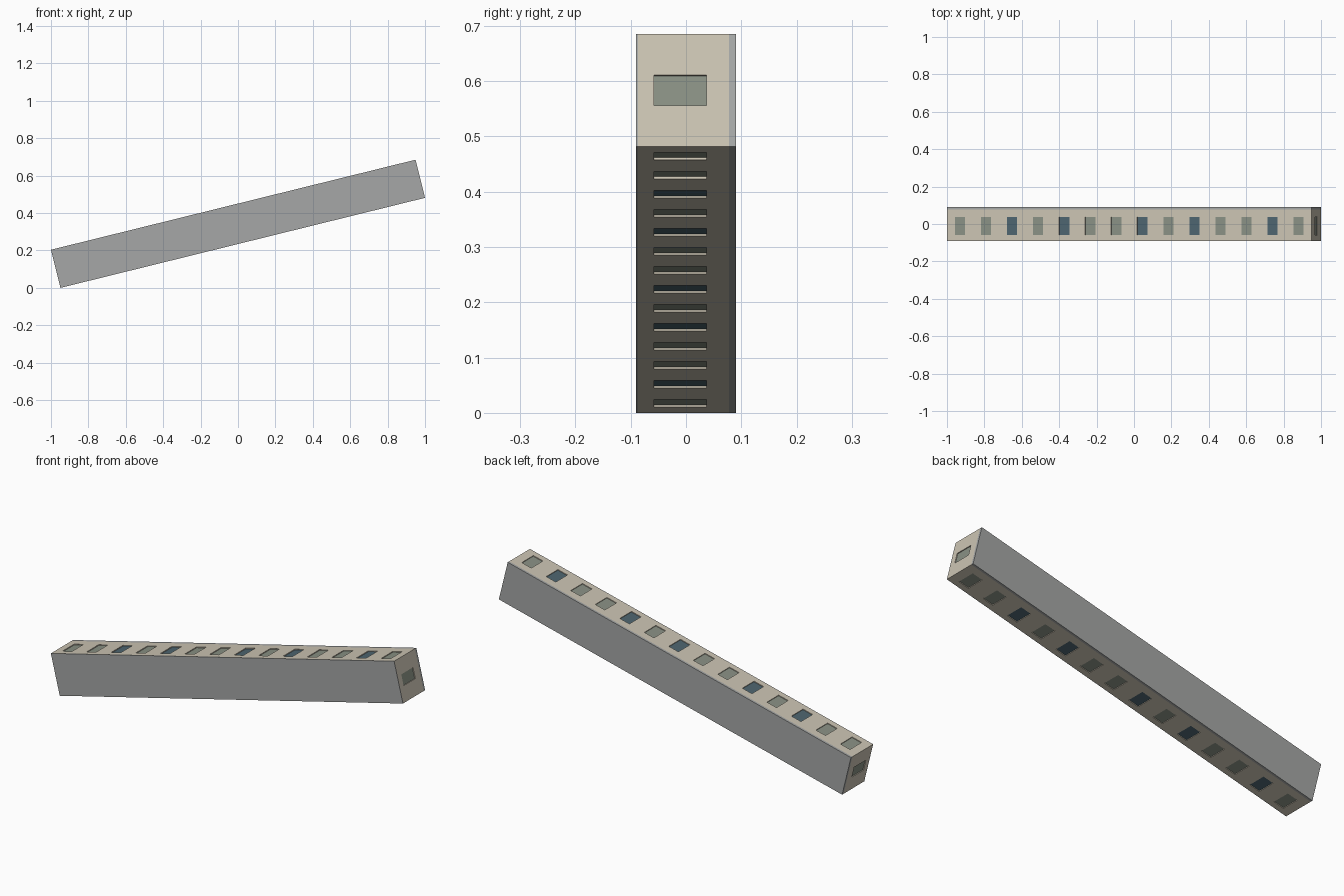
import bpy, bmesh, math
from mathutils import Matrix, Vector

if "Cube" in bpy.data.objects:
    bpy.data.objects.remove(bpy.data.objects["Cube"])

TILT = math.radians(13.87)
L, H = 2.008, 0.21            # bar length and thickness
Y0, YF, YB, Y1 = -0.09, -0.087, 0.078, 0.09
N = 14                        # windows along the bar
WIN, WY0, WY1 = 0.056, -0.058, 0.037
RECESS, POCKET = 0.004, 0.012
TOTAL_Z = L * math.sin(TILT) + H * math.cos(TILT)
FRAME = Matrix.Translation((0, 0, TOTAL_Z / 2)) @ Matrix.Rotation(-TILT, 4, 'Y')


def material(name, rgb):
    m = bpy.data.materials.new(name)
    m.diffuse_color = (*rgb, 1)
    m.use_nodes = True
    m.node_tree.nodes["Principled BSDF"].inputs["Base Color"].default_value = m.diffuse_color
    return m


def boxes(name, bounds, mat=None):
    """One object made of boxes given as (low corner, high corner)."""
    bm = bmesh.new()
    for lo, hi in bounds:
        lo, hi = Vector(lo), Vector(hi)
        bmesh.ops.create_cube(bm, size=1, matrix=Matrix.Translation((lo + hi) / 2)
                              @ Matrix.Diagonal((*(hi - lo), 1)))
    me = bpy.data.meshes.new(name)
    bm.to_mesh(me)
    bm.free()
    ob = bpy.data.objects.new(name, me)
    bpy.context.collection.objects.link(ob)
    ob.matrix_world = FRAME
    if mat:
        me.materials.append(mat)
    return ob


def window(side, pos, near, far, grow=0.0):
    """Box between two depths below a face: side is (axis, sign)."""
    axis, sign = side
    surf = (L if axis == 'x' else H) / 2
    a, b = sorted((sign * (surf - near), sign * (surf - far)))
    w = WIN / 2 + grow
    if axis == 'x':
        return (a, WY0 - grow, pos - w), (b, WY1 + grow, pos + w)
    return (pos - w, WY0 - grow, a), (pos + w, WY1 + grow, b)


wall = material("wall_beige", (0.60, 0.55, 0.45))
grey = material("plate_grey", (0.38, 0.39, 0.385))
pale = material("pane_pale", (0.25, 0.28, 0.23))
blue = material("pane_blue", (0.075, 0.13, 0.16))

# Window layout: top, bottom and both ends
TOP, BOTTOM = ('z', 1), ('z', -1)
dark = {TOP: {2, 4, 7, 9, 12}, BOTTOM: {1, 4, 6, 9, 11}}
layout = [(s, (i + 0.5) * L / N - L / 2, i in dark[s]) for s in (TOP, BOTTOM) for i in range(N)]
layout += [(('x', 1), 0, False), (('x', -1), 0, False)]

# Facade body with window pockets
body = boxes("facade_body", [((-L / 2, YF, -H / 2), (L / 2, YB, H / 2))], wall)
cutter = boxes("window_cutter", [window(s, p, -0.01, POCKET) for s, p, _ in layout], wall)
cutter.hide_render = True
mod = body.modifiers.new("pockets", 'BOOLEAN')
mod.operation, mod.solver, mod.object = 'DIFFERENCE', 'EXACT', cutter
bpy.context.view_layer.objects.active = body
bpy.ops.object.modifier_apply(modifier=mod.name)
bpy.data.objects.remove(cutter)

# Recessed panes
for name, is_dark, mat in (("pale_panes", False, pale), ("blue_panes", True, blue)):
    boxes(name, [window(s, p, RECESS, POCKET + 0.001, 0.001)
                 for s, p, d in layout if d == is_dark], mat)

# Flat side plates
boxes("front_plate", [((-L / 2, Y0, -H / 2), (L / 2, YF, H / 2))], grey)
boxes("back_plate", [((-L / 2, YB, -H / 2), (L / 2, Y1, H / 2))], grey)
